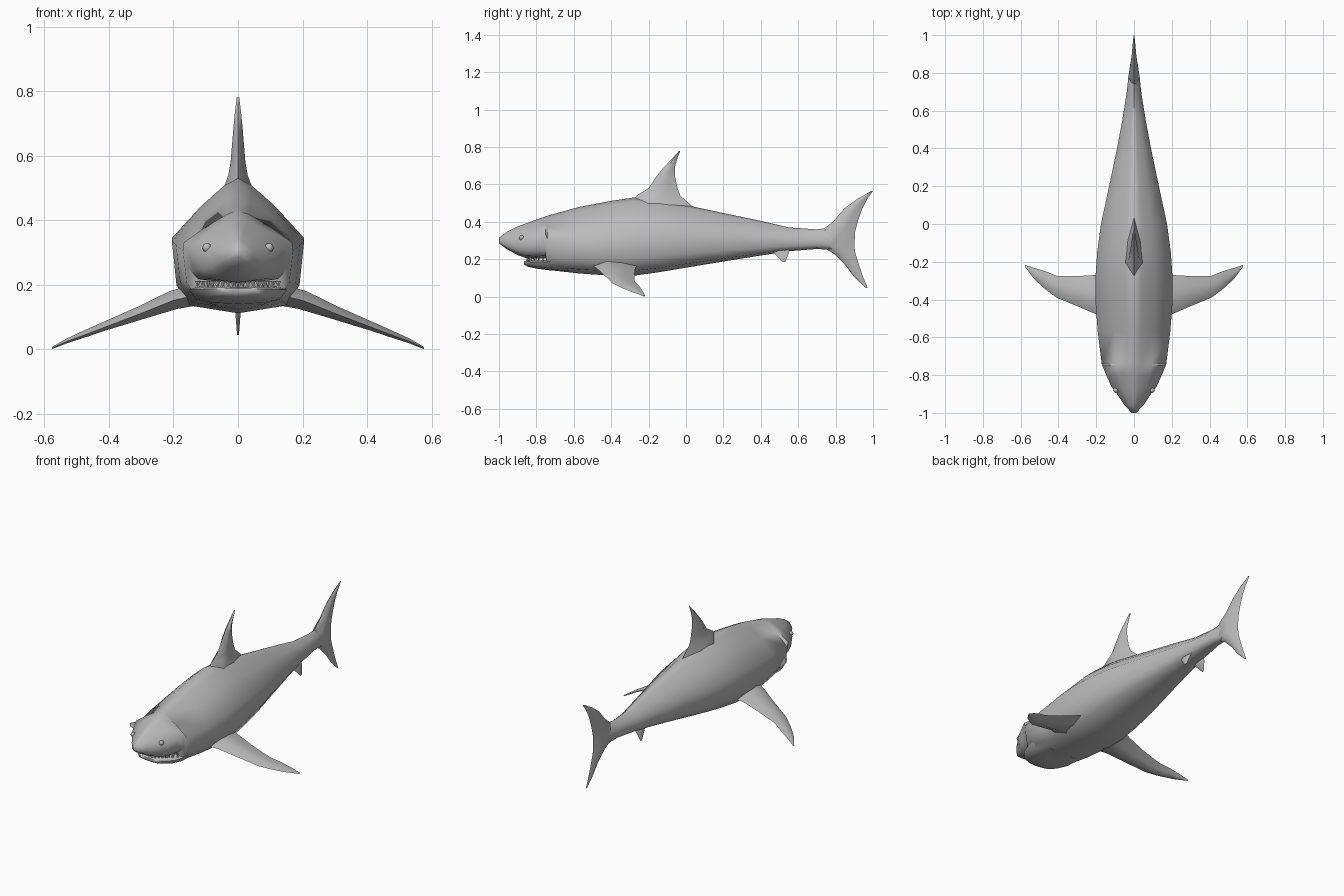
import bpy, bmesh, math
from mathutils import Vector

if "Cube" in bpy.data.objects:
    bpy.data.objects.remove(bpy.data.objects["Cube"])

grey = bpy.data.materials.new("shark grey")
grey.diffuse_color = (0.5, 0.5, 0.5, 1)
grey.use_nodes = True
grey.node_tree.nodes["Principled BSDF"].inputs["Base Color"].default_value = grey.diffuse_color


def finish(name, bm, angle=60):
    bmesh.ops.recalc_face_normals(bm, faces=bm.faces)
    me = bpy.data.meshes.new(name)
    bm.to_mesh(me)
    bm.free()
    me.materials.append(grey)
    me.shade_smooth()
    me.set_sharp_from_angle(angle=math.radians(angle))
    ob = bpy.data.objects.new(name, me)
    bpy.context.collection.objects.link(ob)
    return ob


def loft(name, rings, angle=60):
    """Skin a row of closed rings and cap both ends."""
    bm = bmesh.new()
    vs = [[bm.verts.new(p) for p in r] for r in rings]
    n = len(vs[0])
    for a, b in zip(vs, vs[1:]):
        for i in range(n):
            j = (i + 1) % n
            bm.faces.new((a[i], a[j], b[j], b[i]))
    bm.faces.new(vs[0])
    bm.faces.new(vs[-1])
    return finish(name, bm, angle)


def section(profile, y, w, zb, zt):
    """Mirror a half profile into a full ring at station y."""
    full = profile + [(-x, z) for x, z in reversed(profile) if x > 0]
    return [(x * w, y, zb + z * (zt - zb)) for x, z in full]


def blade(lead, trail, normal, th):
    """Lens-shaped fin section between leading and trailing edges."""
    a, b, n = Vector(lead), Vector(trail), Vector(normal).normalized() * th
    top = [a.lerp(b, f) + n * k for f, k in ((.3, 1), (.65, .7))]
    low = [a.lerp(b, f) - n * k for f, k in ((.65, .7), (.3, 1))]
    return [a] + top + [b] + low


# Body: y, half width, bottom, top
hull = [(0, 1), (.2, .95), (.55, .8), (1, .56), (.93, .22), (.74, .06), (0, 0)]
stations = [
    (-1.0, .012, .285, .315), (-.96, .05, .255, .345), (-.9, .09, .222, .375),
    (-.86, .12, .208, .39), (-.8, .147, .203, .412), (-.75, .168, .205, .43),
    (-.74, .171, .143, .433), (-.57, .192, .124, .48), (-.4, .205, .112, .512),
    (-.28, .204, .112, .53), (-.15, .195, .13, .518), (0, .175, .155, .49),
    (.2, .132, .188, .447), (.4, .09, .22, .405), (.55, .062, .243, .37),
    (.7, .038, .255, .36), (.78, .03, .25, .37), (.86, .012, .27, .35)]
loft("body", [section(hull, *s) for s in stations])

# Lower jaw
jaw = [(0, 1), (.8, 1), (1, .8), (.85, .25), (.5, .06), (0, 0)]
loft("lower_jaw", [section(jaw, *s) for s in (
    (-.865, .05, .172, .19), (-.845, .09, .16, .194), (-.8, .128, .15, .194),
    (-.73, .152, .141, .196), (-.62, .15, .135, .196))])

# Teeth along both jaws
bm = bmesh.new()
for base, tip, count in ((.212, .19, 17), (.19, .208, 14)):
    for i in range(count):
        t = -1 + 2 * i / (count - 1)
        x, y = .125 * t, -.85 + .085 * t * t
        ring = [bm.verts.new((x + dx, y + dy, base))
                for dx, dy in ((-.008, 0), (0, -.005), (.008, 0), (0, .005))]
        apex = bm.verts.new((x, y, tip))
        bm.faces.new(ring)
        for k in range(4):
            bm.faces.new((ring[k], ring[(k + 1) % 4], apex))
finish("teeth", bm, 30)

# Dorsal fin: z, leading y, trailing y, half thickness
loft("dorsal_fin", [blade((0, a, z), (0, b, z), (1, 0, 0), t) for z, a, b, t in (
    (.46, -.32, .06, .055), (.5, -.3, .015, .045), (.54, -.265, -.03, .03),
    (.58, -.2, -.045, .023), (.64, -.16, -.058, .018), (.69, -.12, -.06, .014),
    (.74, -.072, -.046, .009), (.78, -.037, -.03, .004))])

# Tail fin
loft("tail_fin", [blade((0, a, z), (0, b, z), (1, 0, 0), t) for z, a, b, t in (
    (.045, .962, .972, .003), (.11, .895, .945, .008), (.17, .85, .925, .013),
    (.23, .79, .906, .022), (.27, .72, .9, .03), (.35, .72, .905, .03),
    (.4, .785, .918, .022), (.47, .845, .942, .014), (.52, .912, .968, .009),
    (.565, .99, 1.0, .003))])

# Paired fins and eyes
for s, side in ((1, "left"), (-1, "right")):
    loft(side + "_pectoral_fin", [
        blade((s * x, a, za), (s * x, b, zb), (s * .4, 0, .9), t)
        for x, a, za, b, zb, t in (
            (.13, -.51, .168, -.25, .172, .034), (.2, -.478, .152, -.27, .155, .03),
            (.3, -.435, .112, -.276, .118, .021), (.41, -.39, .07, -.274, .08, .014),
            (.47, -.345, .047, -.25, .056, .011), (.53, -.29, .025, -.232, .03, .007),
            (.576, -.228, .004, -.218, .005, .003))])
    loft(side + "_pelvic_fin", [
        blade((s * x, a, z), (s * x, b, z), (1, 0, .3), t) for x, z, a, b, t in (
            (.035, .265, .43, .56, .012), (.05, .235, .47, .55, .009),
            (.062, .185, .515, .53, .003))])
    bm = bmesh.new()
    bmesh.ops.create_uvsphere(bm, u_segments=12, v_segments=8, radius=.014)
    bmesh.ops.translate(bm, vec=(s * .096, -.88, .315), verts=bm.verts)
    finish(side + "_eye", bm)
